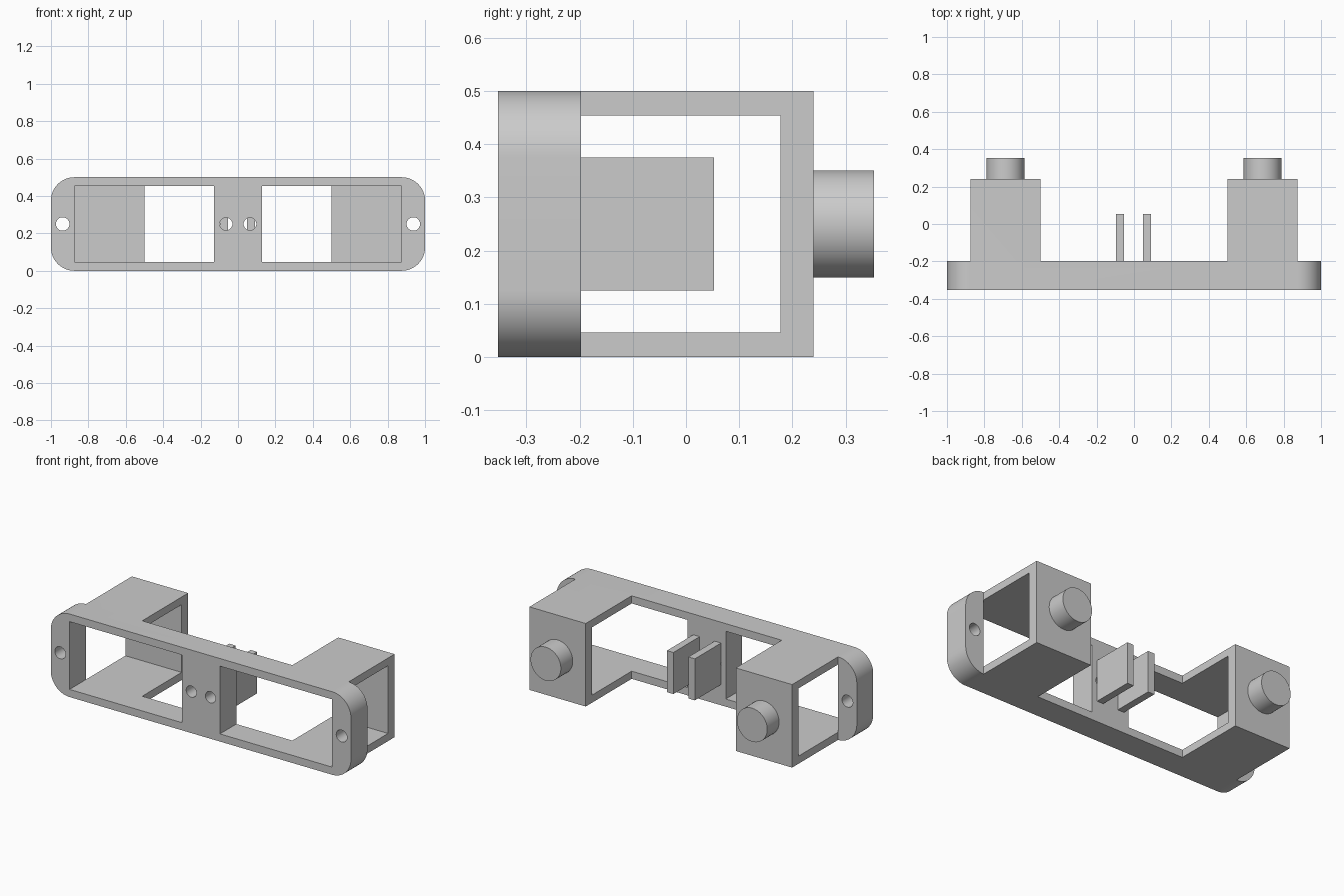
import bpy, bmesh, math
from mathutils import Matrix

if "Cube" in bpy.data.objects:
    bpy.data.objects.remove(bpy.data.objects["Cube"], do_unlink=True)

grey = bpy.data.materials.new("plain grey")
grey.use_nodes = True
colour = (0.6, 0.6, 0.6, 1)
grey.diffuse_color = colour
grey.node_tree.nodes["Principled BSDF"].inputs["Base Color"].default_value = colour

FRONT, BACK, MID = -0.353, -0.197, 0.25   # plate faces and centre height


def finish(name, bm):
    bmesh.ops.recalc_face_normals(bm, faces=bm.faces)
    mesh = bpy.data.meshes.new(name)
    bm.to_mesh(mesh)
    bm.free()
    mesh.materials.append(grey)
    ob = bpy.data.objects.new(name, mesh)
    bpy.context.collection.objects.link(ob)
    return ob


def prism(name, outline, shift):
    """Extrude a closed outline of 3D points along a vector."""
    bm = bmesh.new()
    face = bm.faces.new([bm.verts.new(p) for p in outline])
    new = bmesh.ops.extrude_face_region(bm, geom=[face])["geom"]
    bmesh.ops.translate(bm, vec=shift, verts=[v for v in new if isinstance(v, bmesh.types.BMVert)])
    return finish(name, bm)


def box(name, x0, x1, y0, y1, z0, z1):
    return prism(name, [(x0, y0, z0), (x1, y0, z0), (x1, y0, z1), (x0, y0, z1)], (0, y1 - y0, 0))


def rod(name, x, y0, y1, r):
    """Cylinder along y at the centre height."""
    bm = bmesh.new()
    bmesh.ops.create_cone(bm, cap_ends=True, segments=48, radius1=r, radius2=r, depth=y1 - y0,
                          matrix=Matrix.Translation((x, (y0 + y1) / 2, MID)) @ Matrix.Rotation(math.pi / 2, 4, "X"))
    return finish(name, bm)


def combine(target, other, operation):
    """Apply a boolean and discard the second shape."""
    bpy.context.view_layer.objects.active = target
    mod = target.modifiers.new("join", "BOOLEAN")
    mod.operation, mod.solver, mod.object = operation, "EXACT", other
    bpy.ops.object.modifier_apply(modifier=mod.name)
    bpy.data.objects.remove(other, do_unlink=True)


# Rounded face plate
R = 0.125
outline = []
for i, (cx, cz) in enumerate([(1 - R, 0.5 - R), (R - 1, 0.5 - R), (R - 1, R), (1 - R, R)]):
    for k in range(17):
        a = math.pi / 2 * (i + k / 16)
        outline.append((cx + R * math.cos(a), FRONT, cz + R * math.sin(a)))
frame = prism("bracket_frame", outline, (0, BACK - FRONT, 0))

# Windows, screw holes and the two centre holes
for s in (-1, 1):
    x0, x1 = sorted((s * 0.127, s * 0.875))
    combine(frame, box("window_cutter", x0, x1, -0.5, 0, 0.046, 0.454), "DIFFERENCE")
    for x, r in ((0.9375, 0.036), (0.064, 0.034)):
        combine(frame, rod("hole_cutter", s * x, -0.5, 0, r), "DIFFERENCE")

# Side-open housings behind the windows
profile = [(BACK, 0), (0.24, 0), (0.24, 0.5), (BACK, 0.5),
           (BACK, 0.454), (0.178, 0.454), (0.178, 0.046), (BACK, 0.046)]
for s in (-1, 1):
    housing = prism("housing", [(s * 0.5, y, z) for y, z in profile], (s * 0.375, 0, 0))
    combine(frame, housing, "UNION")

# Centre tabs
for x0, x1 in ((-0.096, -0.053), (0.047, 0.09)):
    combine(frame, box("tab", x0, x1, BACK, 0.053, 0.125, 0.375), "UNION")

# Round pegs on the housing backs
pegs = [rod(side + "_peg", x, 0.24, 0.353, 0.101) for side, x in (("right", -0.6875), ("left", 0.6875))]

# Smooth the curved walls, keep the corners sharp
bpy.ops.object.select_all(action="DESELECT")
for ob in [frame] + pegs:
    ob.select_set(True)
bpy.context.view_layer.objects.active = frame
bpy.ops.object.shade_smooth_by_angle(angle=math.radians(30))
